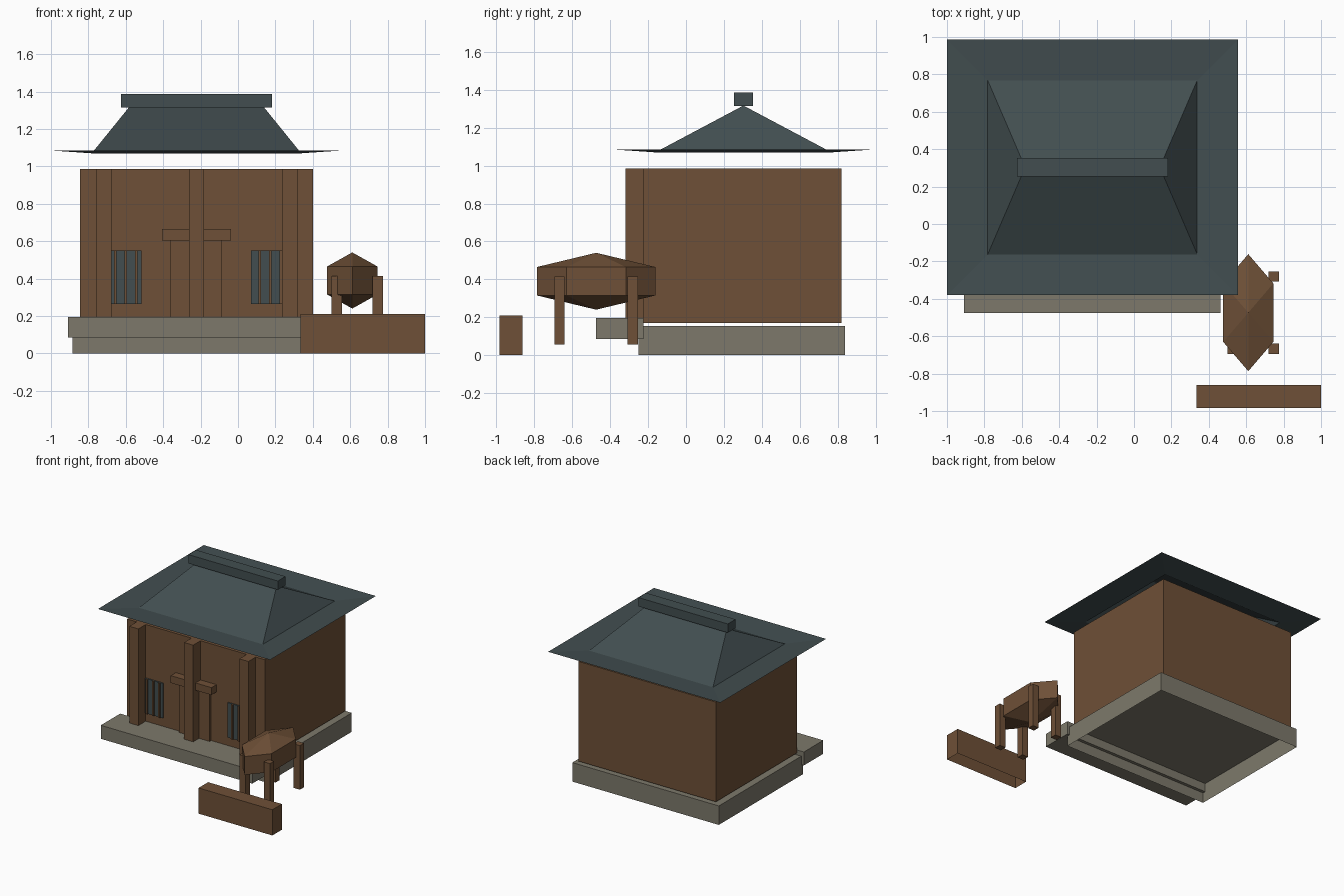
import bpy, bmesh
from mathutils import Matrix, Vector

if "Cube" in bpy.data.objects:
    bpy.data.objects.remove(bpy.data.objects["Cube"])


def material(name, rgb):
    m = bpy.data.materials.new(name)
    m.diffuse_color = (*rgb, 1)
    m.use_nodes = True
    m.node_tree.nodes["Principled BSDF"].inputs["Base Color"].default_value = m.diffuse_color
    return m


wood = material("brown wood", (0.156, 0.080, 0.038))
stone = material("grey stone", (0.205, 0.191, 0.147))
slate = material("dark slate", (0.054, 0.076, 0.080))


def finish(name, bm, mat):
    mesh = bpy.data.meshes.new(name)
    bmesh.ops.recalc_face_normals(bm, faces=bm.faces)
    bm.to_mesh(mesh)
    bm.free()
    mesh.materials.append(mat)
    ob = bpy.data.objects.new(name, mesh)
    bpy.context.collection.objects.link(ob)
    return ob


def box(name, x, y, z, mat, open_bottom=False):
    """Box from (min, max) pairs."""
    bm = bmesh.new()
    bmesh.ops.create_cube(bm, size=1)
    for v in bm.verts:
        v.co = Vector([(r[0] + r[1]) / 2 + c * (r[1] - r[0]) for c, r in zip(v.co, (x, y, z))])
    if open_bottom:
        bm.faces.ensure_lookup_table()
        low = min(bm.faces, key=lambda f: f.calc_center_median().z)
        bmesh.ops.delete(bm, geom=[low], context='FACES_ONLY')
    return finish(name, bm, mat)


CX, CY = -0.222, 0.303   # centre of the house

# Stone base and front step
box("foundation", (-0.885, 0.44), (-0.25, 0.84), (0, 0.155), stone, True)
box("front_step", (-0.908, 0.462), (-0.475, -0.225), (0.085, 0.195), stone)

# House body with posts, door and lintel
box("walls", (-0.845, 0.40), (-0.225, 0.82), (0.17, 0.985), wood)
for i, px in enumerate((-0.718, CX, 0.277)):
    box(f"front_post_{i + 1}", (px - 0.041, px + 0.041), (-0.32, -0.225), (0.195, 0.985), wood)
box("door", (-0.36, -0.085), (-0.245, -0.224), (0.195, 0.605), wood)
box("door_lintel", (-0.405, -0.037), (-0.29, -0.225), (0.605, 0.665), wood)

# Barred windows
for side, wx, x0, x1 in (("left", -0.60, -0.69, -0.515), ("right", 0.172, 0.07, 0.26)):
    box(f"{side}_window", (x0, x1), (-0.234, -0.225), (0.265, 0.55), slate)
    for k in (-1, 0, 1):
        bx = wx + k * 0.056
        box(f"{side}_window_bar_{k + 2}", (bx - 0.007, bx + 0.007), (-0.245, -0.23),
            (0.265, 0.55), wood)

# Hipped roof sheet: eave loop, inner loop, ridge line
bm = bmesh.new()


def loop(hx, hy, z):
    return [bm.verts.new((CX + sx * hx, CY + sy * hy, z))
            for sx, sy in ((-1, -1), (1, -1), (1, 1), (-1, 1))]


eave = loop(0.778, 0.683, 1.085)
inner = loop(0.56, 0.465, 1.07)
left = bm.verts.new((CX - 0.36, CY, 1.317))
right = bm.verts.new((CX + 0.36, CY, 1.317))
for i in range(4):
    j = (i + 1) % 4
    bm.faces.new((eave[i], eave[j], inner[j], inner[i]))
a, b, c, d = inner
for face in ((a, b, right, left), (b, c, right), (c, d, left, right), (d, a, left)):
    bm.faces.new(face)
finish("roof", bm, slate)
box("roof_ridge", (-0.626, 0.182), (0.254, 0.354), (1.315, 1.387), slate)

# Faceted barrel on four legs
bm = bmesh.new()
bmesh.ops.create_uvsphere(bm, u_segments=6, v_segments=3, radius=1)
for v in bm.verts:
    v.co = Vector((0.611 + v.co.x * 0.179, -0.474 + v.co.y * 0.361, 0.39 + v.co.z * 0.15))
finish("barrel", bm, wood)
for side, lx in (("left", 0.527), ("right", 0.747)):
    for end, ly in (("front", -0.667), ("back", -0.281)):
        box(f"barrel_leg_{end}_{side}", (lx - 0.028, lx + 0.028), (ly - 0.027, ly + 0.027),
            (0.055, 0.415), wood)

# Trough block in front
box("trough", (0.333, 1.0), (-0.985, -0.862), (0, 0.21), wood, True)
